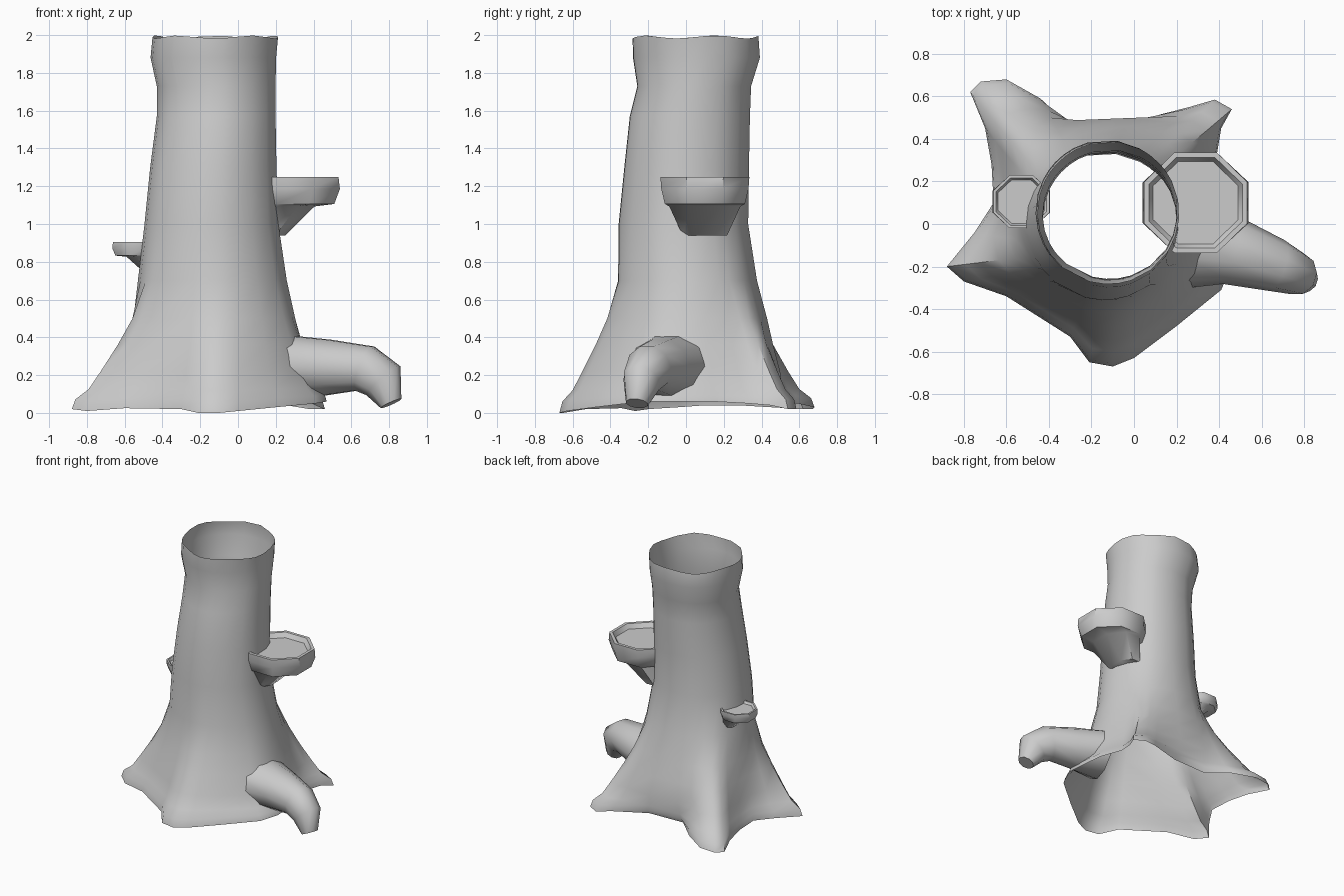
import bpy, math
from mathutils import Vector

if "Cube" in bpy.data.objects:
    bpy.data.objects.remove(bpy.data.objects["Cube"])


def loft(name, rings, cap_start=False, cap_end=False, angle=55):
    """Skin a stack of equal-length closed rings."""
    n = len(rings[0])
    verts = [v for r in rings for v in r]
    faces = [(k * n + i, k * n + (i + 1) % n, (k + 1) * n + (i + 1) % n, (k + 1) * n + i)
             for k in range(len(rings) - 1) for i in range(n)]
    if cap_start:
        faces.append(tuple(reversed(range(n))))
    if cap_end:
        faces.append(tuple(range(len(verts) - n, len(verts))))
    mesh = bpy.data.meshes.new(name)
    mesh.from_pydata(verts, [], faces)
    ob = bpy.data.objects.new(name, mesh)
    bpy.context.collection.objects.link(ob)
    bpy.ops.object.select_all(action='DESELECT')
    ob.select_set(True)
    bpy.context.view_layer.objects.active = ob
    bpy.ops.object.shade_smooth_by_angle(angle=math.radians(angle))
    return ob


# Trunk: ground outline with root tips, (x, y, z) counter-clockwise from the right
base = [(.46, -.02, .06), (.44, .15, .06), (.39, .33, .05), (.41, .45, .04), (.46, .54, .02),
        (.38, .585, .02), (.26, .55, .04), (0, .56, .06), (-.29, .55, .06), (-.44, .59, .05),
        (-.60, .68, .03), (-.72, .67, .02), (-.77, .62, .02), (-.70, .45, .03), (-.67, .28, .04),
        (-.66, .10, .04), (-.75, -.04, .03), (-.88, -.20, .02), (-.80, -.27, .01),
        (-.60, -.34, .025), (-.30, -.53, .02), (-.21, -.65, 0), (-.10, -.67, 0),
        (0, -.63, .01), (.20, -.48, .03), (.41, -.31, .05), (.47, -.17, .06)]
# levels: z, centre x, centre y, radius x, radius y, pull towards ground outline
levels = [(0, -.13, .02, .41, .39, 1), (.06, -.13, .02, .41, .39, .95),
          (.12, -.13, .02, .41, .39, .77), (.22, -.13, .02, .41, .39, .60),
          (.36, -.13, .02, .40, .385, .38), (.5, -.13, .02, .40, .385, .18),
          (.7, -.135, .01, .395, .37, 0), (1.0, -.14, -.012, .355, .345, 0),
          (1.3, -.13, .005, .335, .332, 0), (1.57, -.115, .022, .315, .32, 0),
          (1.73, -.115, .045, .315, .303, 0), (1.88, -.13, .057, .333, .338, 0),
          (1.99, -.12, .052, .333, .335, 0)]
N = len(base)
rings = []
for z, cx, cy, rx, ry, f in levels:
    ring = []
    for i, (bx, by, bz) in enumerate(base):
        true = math.atan2(by - .03, bx + .12)
        even = 2 * math.pi * i / N - .1
        diff = (true - even + math.pi) % (2 * math.pi) - math.pi
        a = even + .6 * diff
        x = cx + rx * math.cos(a)
        y = cy + ry * math.sin(a)
        tuck = .10 * max(0, 1 - z / .2) if i in (7, 8) else 0   # hollow under the back ledge
        wave = .008 * math.sin(5 * a) if z > 1.95 else 0
        ring.append((x + (bx - x) * f, y + (by - y) * f - tuck,
                     z + wave + bz * max(0, 1 - z / .15)))
    rings.append(ring)
loft("trunk", rings)

# Raised root on the right: x, y, z, radius, tilt of ring (0 = upright, 90 = flat)
path = [(.24, -.09, .25, .23, .17, 0), (.47, -.13, .24, .16, .155, 5),
        (.67, -.195, .235, .125, .13, 20), (.77, -.235, .17, .10, .12, 48),
        (.81, -.26, .05, .06, .06, 65)]
d = Vector((.95, -.3, 0)).normalized()
side = Vector((-d.y, d.x, 0))
rings = []
for x, y, z, rs, ru, tilt in path:
    t = math.radians(tilt)
    up = Vector((0, 0, 1)) * math.cos(t) + d * math.sin(t)
    rings.append([Vector((x, y, z)) + side * rs * math.cos(a) + up * ru * math.sin(a)
                  for a in (2 * math.pi * k / 10 for k in range(10))])
loft("raised_root", rings, cap_end=True)


# Bracket fungi: eight-sided cups with a short stem sunk into the trunk
def bracket(name, cx, cy, top, rx, ry, depth, stem, stem_x):
    profile = [(stem, stem_x, .36, .50), (depth * .98, stem_x * .3, .62, .80),
               (depth * .90, 0, .88, .90), (depth * .4, 0, 1, .98), (0, 0, .97, 1),
               (0, 0, .88, .90), (depth * .22, 0, .80, .82)]
    rings = [[(cx + ox + rx * sx * math.cos(a), cy + ry * sy * math.sin(a), top - dz)
              for a in (2 * math.pi * (k + .5) / 8 for k in range(8))]
             for dz, ox, sx, sy in profile]
    loft(name, rings, True, True, 45)


bracket("large_bracket", .29, .10, 1.25, .27, .255, .16, .31, -.13)
bracket("small_bracket", -.53, .105, .905, .147, .135, .08, .16, .08)
